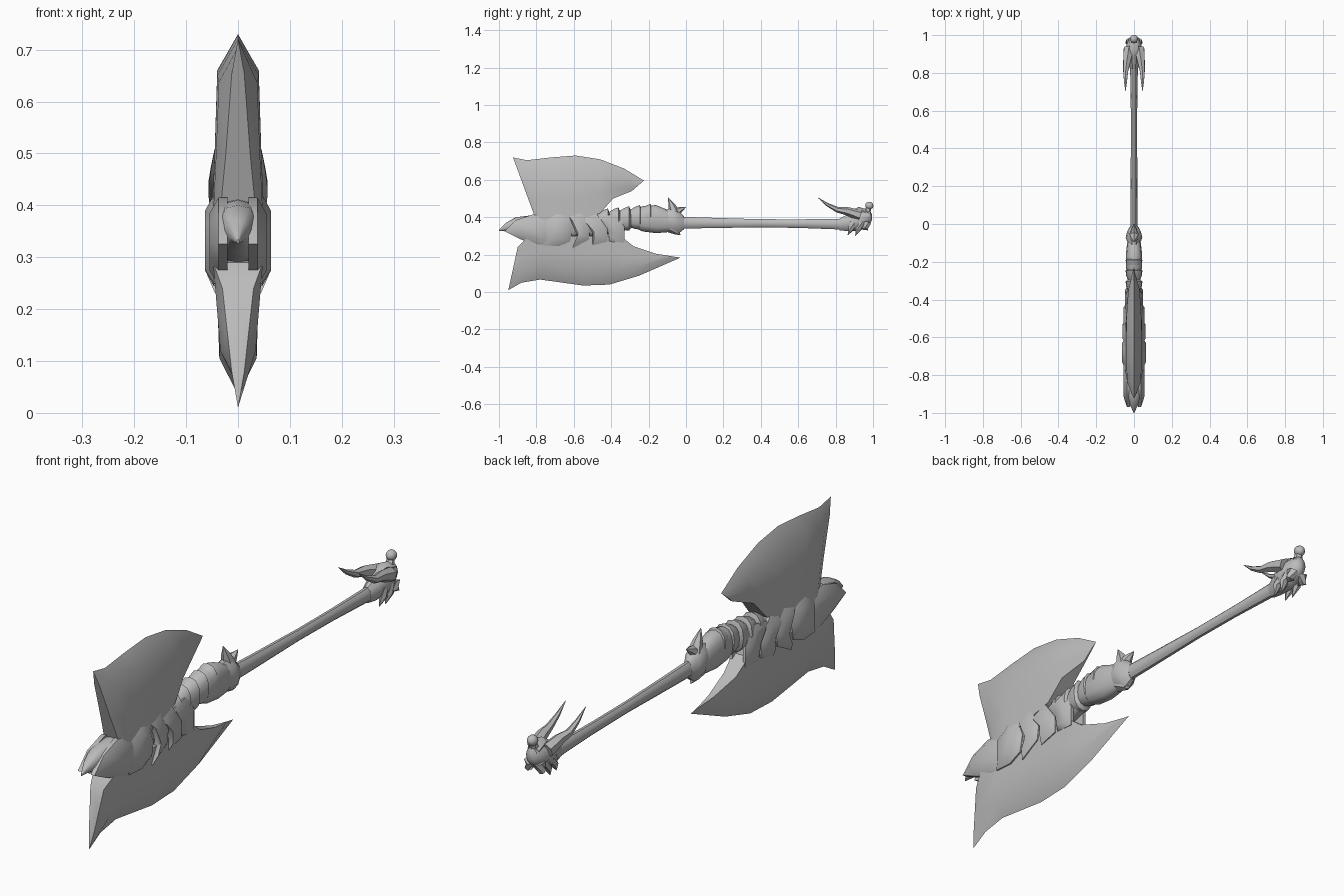
import bpy
import bmesh
import math
from mathutils import Vector

default_cube = bpy.data.objects.get("Cube")
if default_cube:
    bpy.data.objects.remove(default_cube, do_unlink=True)

# Single stone grey finish
GREY = (0.5, 0.5, 0.5, 1.0)
stone = bpy.data.materials.new("stone_grey")
stone.use_nodes = True
stone.diffuse_color = GREY
stone.node_tree.nodes["Principled BSDF"].inputs["Base Color"].default_value = GREY


def finish(name, bm, angle=40, mirrored=False):
    """Turn a bmesh into a smooth shaded object, optionally copied across x."""
    if mirrored:
        copy = bmesh.ops.duplicate(bm, geom=bm.verts[:] + bm.edges[:] + bm.faces[:])
        for item in copy["geom"]:
            if isinstance(item, bmesh.types.BMVert):
                item.co.x *= -1
    bmesh.ops.remove_doubles(bm, verts=bm.verts[:], dist=0.0001)
    bmesh.ops.recalc_face_normals(bm, faces=bm.faces[:])
    mesh = bpy.data.meshes.new(name)
    bm.to_mesh(mesh)
    bm.free()
    mesh.materials.append(stone)
    mesh.shade_smooth()
    mesh.set_sharp_from_angle(angle=math.radians(angle))
    obj = bpy.data.objects.new(name, mesh)
    bpy.context.scene.collection.objects.link(obj)
    return obj


def skin(bm, rings):
    """Bridge successive closed rings of points and cap both ends."""
    loops = [[bm.verts.new(point) for point in ring] for ring in rings]
    count = len(loops[0])
    for first, second in zip(loops, loops[1:]):
        for i in range(count):
            j = (i + 1) % count
            bm.faces.new((first[i], first[j], second[j], second[i]))
    bm.faces.new(loops[0][::-1])
    bm.faces.new(loops[-1])


def loft(name, sections, sides=12, power=1.0, angle=40):
    """Rounded body along y; each section is (y, centre z, half width, half height)."""
    def rounded(value):
        return math.copysign(abs(value) ** power, value)

    rings = []
    for y, z, wide, high in sections:
        turns = [math.tau * i / sides for i in range(sides)]
        rings.append([(wide * rounded(math.cos(t)), y, z + high * rounded(math.sin(t)))
                      for t in turns])
    bm = bmesh.new()
    skin(bm, rings)
    return finish(name, bm, angle)


def blade(name, cutting_edge, root, thickness, root_thickness):
    """Cross-sections running from a sharp edge over a bevel to the thick root."""
    rings = []
    for edge, base, thick, thick_root in zip(cutting_edge, root, thickness, root_thickness):
        edge, base = Vector((0, *edge)), Vector((0, *base))
        bevel = edge.lerp(base, min(0.3, 0.07 / max((base - edge).length, 0.01)))
        middle = edge.lerp(base, 0.65)
        side = Vector((1, 0, 0))
        wide = (thick + thick_root) / 2
        rings.append([edge, bevel + side * thick, middle + side * wide,
                      base + side * thick_root, base - side * thick_root,
                      middle - side * wide, bevel - side * thick])
    bm = bmesh.new()
    skin(bm, rings)
    return finish(name, bm, 35)


def side_plates(name, outline, inner, outer):
    """Pair of domed armour plates, one on each flank."""
    points = [Vector((0, y, z)) for y, z in outline]
    centre = sum(points, Vector()) / len(points)
    rings = []
    for scale, x in ((1, inner), (1, (inner + outer) / 2), (0.65, outer)):
        rings.append([centre.lerp(p, scale) + Vector((x, 0, 0)) for p in points])
    bm = bmesh.new()
    skin(bm, rings)
    return finish(name, bm, 50, mirrored=True)


def spike(name, path, radii, mirrored=False, sides=6):
    """Tapered horn following a path of 3D points."""
    points = [Vector(p) for p in path]
    rings = []
    for i, (point, radius) in enumerate(zip(points, radii)):
        along = points[min(i + 1, len(points) - 1)] - points[max(i - 1, 0)]
        turn = along.to_track_quat("Z", "X")
        rings.append([point + turn @ Vector((radius * math.cos(math.tau * k / sides),
                                             radius * math.sin(math.tau * k / sides), 0))
                      for k in range(sides)])
    bm = bmesh.new()
    skin(bm, rings)
    return finish(name, bm, 50, mirrored)


# Blades
blade("upper_blade",
      [(-.925, .72), (-.85, .705), (-.72, .72), (-.59, .73), (-.46, .71), (-.33, .66), (-.225, .596)],
      [(-.8, .38), (-.77, .38), (-.7, .38), (-.6, .38), (-.46, .42), (-.39, .5), (-.29, .54)],
      [.012, .037, .04, .04, .038, .03, .002],
      [.035, .048, .05, .05, .04, .03, .004])
blade("lower_blade",
      [(-.95, .01), (-.88, .05), (-.78, .067), (-.55, .035), (-.41, .04), (-.25, .088), (-.03, .184)],
      [(-.9, .24), (-.85, .29), (-.76, .3), (-.55, .3), (-.35, .3), (-.28, .245), (-.16, .205)],
      [.012, .034, .035, .036, .036, .03, .001],
      [.03, .048, .045, .042, .035, .028, .012])

# Beaked head and its core
loft("beak", [(-1, .33, .002, .004), (-.96, .35, .02, .022), (-.91, .355, .036, .045),
              (-.83, .35, .045, .06), (-.74, .35, .05, .065), (-.6, .35, .045, .062)], power=.8)
loft("head_core", [(-.7, .35, .045, .06), (-.5, .355, .045, .06), (-.4, .365, .04, .055),
                   (-.3, .385, .034, .048)], power=.8)

# Overlapping flank armour
side_plates("cheek_plate", [(-.97, .325), (-.91, .385), (-.82, .415), (-.72, .395), (-.68, .32),
                            (-.71, .25), (-.79, .245), (-.89, .285)], .02, .055)
side_plates("jaw_plate", [(-.76, .38), (-.69, .42), (-.63, .405), (-.605, .34), (-.62, .27),
                          (-.68, .245), (-.76, .25)], .03, .064)
side_plates("leaf_plate", [(-.63, .41), (-.56, .425), (-.51, .35), (-.52, .28),
                           (-.61, .232), (-.58, .3)], .03, .06)
side_plates("feather_plate", [(-.56, .39), (-.48, .42), (-.42, .34), (-.42, .27),
                              (-.5, .25), (-.5, .32)], .028, .055)
side_plates("rear_plate", [(-.47, .4), (-.38, .42), (-.33, .35), (-.33, .265),
                           (-.41, .27), (-.42, .33)], .024, .048)

# Ridged neck vertebrae
for i in range(5):
    y, z = -.45 + i * .057, .374 + i * .006
    loft("neck_ridge", [(y - .025, z, .03, .045), (y + .01, z + .005, .043, .06),
                        (y + .032, z + .008, .044, .065), (y + .045, z, .03, .04)], power=.85)
loft("neck_bulb", [(-.28, .39, .03, .045), (-.23, .392, .043, .068), (-.16, .39, .043, .075),
                   (-.1, .38, .036, .06), (-.06, .375, .026, .045)], power=.85)

# Flared collar with thorns
loft("collar", [(-.11, .385, .03, .06), (-.07, .385, .044, .065), (-.04, .375, .036, .065),
                (-.01, .37, .02, .035)], sides=10)
spike("collar_crest", [(0, -.06, .42), (0, -.075, .46), (0, -.095, .505)], [.03, .02, .001])
spike("collar_thorn", [(0, -.06, .42), (0, -.03, .442), (0, 0, .455)], [.026, .016, .001])
spike("collar_spur", [(0, -.08, .345), (0, -.05, .325), (0, -.03, .305)], [.03, .02, .001])

# Waisted handle
loft("handle", [(-.06, .372, .02, .034), (.1, .37, .019, .03), (.38, .368, .017, .023),
                (.6, .366, .017, .024), (.86, .363, .021, .031)], sides=10)

# Clawed pommel
loft("pommel", [(.82, .362, .021, .033), (.86, .37, .034, .046), (.91, .38, .043, .055),
                (.95, .39, .04, .052), (.985, .4, .026, .035), (.995, .4, .008, .015)], sides=10)
loft("pommel_knob", [(.98 - .022 * math.cos(a), .462, .02 * math.sin(a) + .001, .021 * math.sin(a) + .001)
                     for a in (math.pi * i / 6 for i in range(7))], sides=10)
spike("knob_neck", [(0, .95, .4), (0, .97, .43), (0, .98, .46)], [.025, .018, .012])
spike("pommel_horn", [(.028, .93, .41), (.038, .86, .433), (.044, .81, .44), (.045, .755, .468),
                      (.045, .705, .505)], [.03, .022, .015, .009, .001], mirrored=True)
spike("pommel_crest", [(0, .97, .41), (0, .92, .43), (0, .87, .42)], [.03, .026, .001])
for y, tip in ((.87, .305), (.91, .3), (.945, .335)):
    spike("pommel_claw", [(.02, y + .02, .37), (.03, y + .015, .34), (.026, y - .005, tip)],
          [.024, .017, .001], mirrored=True)
